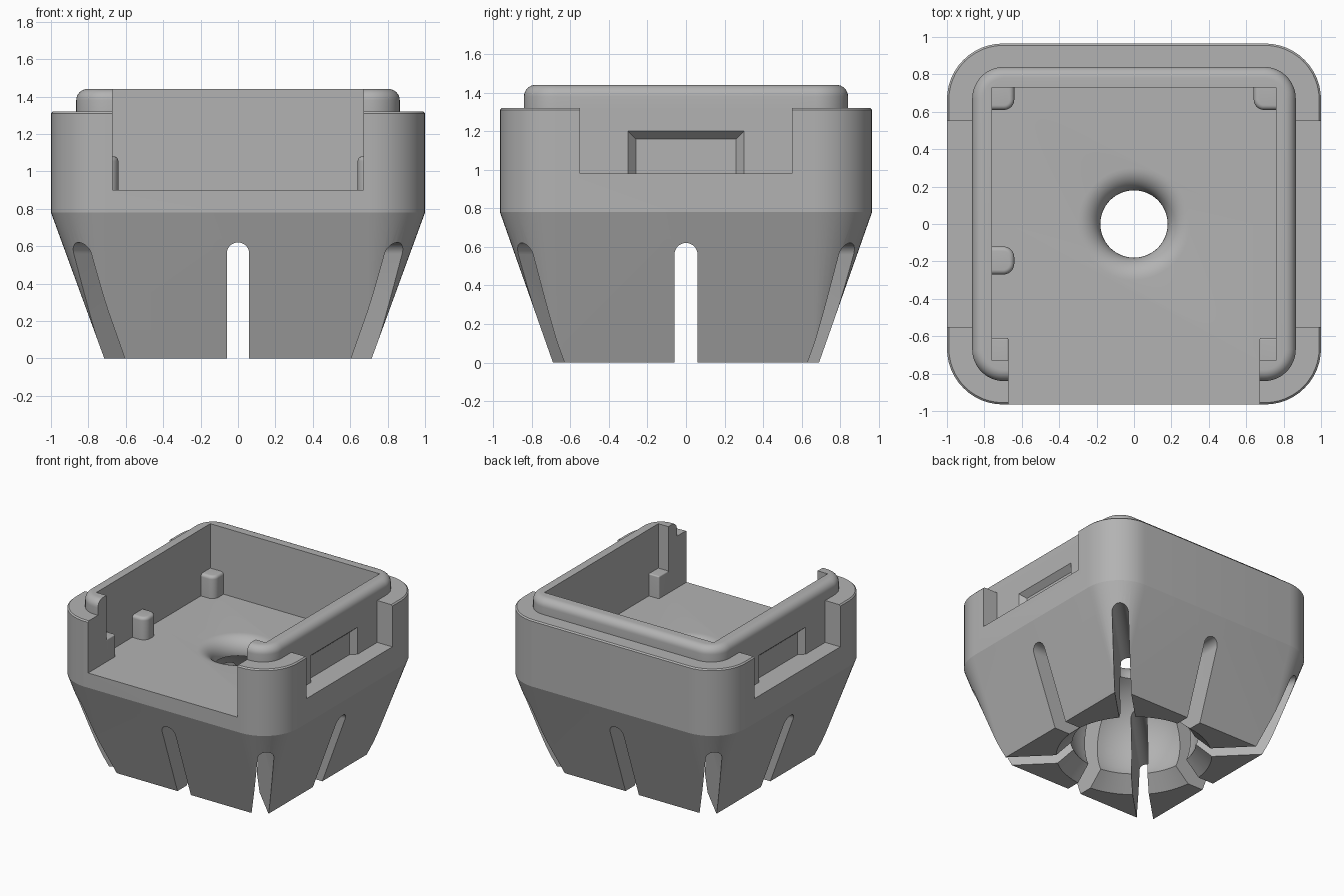
import bpy, bmesh
from math import sin, cos, pi, radians, sqrt
from mathutils import Matrix

if "Cube" in bpy.data.objects:
    bpy.data.objects.remove(bpy.data.objects["Cube"])

grey = bpy.data.materials.new("plain grey")
grey.use_nodes = True
COLOUR = (0.45, 0.45, 0.45, 1)
grey.diffuse_color = COLOUR
grey.node_tree.nodes["Principled BSDF"].inputs["Base Color"].default_value = COLOUR


def finish(bm, name):
    bmesh.ops.recalc_face_normals(bm, faces=bm.faces)
    mesh = bpy.data.meshes.new(name)
    bm.to_mesh(mesh)
    bm.free()
    mesh.materials.append(grey)
    ob = bpy.data.objects.new(name, mesh)
    bpy.context.collection.objects.link(ob)
    return ob


def activate(ob):
    bpy.ops.object.select_all(action='DESELECT')
    ob.select_set(True)
    bpy.context.view_layer.objects.active = ob


def smooth(ob):
    activate(ob)
    bpy.ops.object.shade_smooth_by_angle(angle=radians(16))


def loft(rings, name):
    """Skin a stack of equal-length point loops and cap both ends."""
    bm = bmesh.new()
    loops = [[bm.verts.new(p) for p in ring] for ring in rings]
    for a, b in zip(loops, loops[1:]):
        for i in range(len(a)):
            j = (i + 1) % len(a)
            bm.faces.new((a[i], a[j], b[j], b[i]))
    bm.faces.new(loops[0])
    bm.faces.new(loops[-1])
    return finish(bm, name)


def rounded_rect(hx, hy, r, z, seg=12):
    pts = []
    for k, (sx, sy) in enumerate(((1, 1), (-1, 1), (-1, -1), (1, -1))):
        for i in range(seg + 1):
            a = (k + i / seg) * pi / 2
            pts.append((sx * (hx - r) + r * cos(a), sy * (hy - r) + r * sin(a), z))
    return pts


def box(x0, x1, y0, y1, z0, z1, name, corner=0, top=0):
    bm = bmesh.new()
    bmesh.ops.create_cube(bm, size=1)
    for v in bm.verts:
        v.co = (x1 if v.co.x > 0 else x0, y1 if v.co.y > 0 else y0,
                z1 if v.co.z > 0 else z0)
    if corner:
        upright = [e for e in bm.edges if abs(e.verts[0].co.z - e.verts[1].co.z) > 0.01]
        bmesh.ops.bevel(bm, geom=upright, offset=corner, segments=8,
                        profile=0.5, affect='EDGES')
        rim = [e for e in bm.edges if all(v.co.z > z1 - 0.001 for v in e.verts)]
        bmesh.ops.bevel(bm, geom=rim, offset=top, segments=6,
                        profile=0.5, affect='EDGES')
    return finish(bm, name)


def carve(ob, cutter):
    activate(ob)
    cutter.hide_render = True
    mod = ob.modifiers.new("cut", 'BOOLEAN')
    mod.operation = 'DIFFERENCE'
    mod.solver = 'EXACT'
    mod.object = cutter
    bpy.ops.object.modifier_apply(modifier=mod.name)
    bpy.data.objects.remove(cutter)


# Housing: tapered foot, upright wall, stepped rim with a rounded top edge
rings = [rounded_rect(0.715, 0.69, 0.03, 0),
         rounded_rect(1, 0.965, 0.3, 0.78),
         rounded_rect(1, 0.965, 0.3, 1.31),
         rounded_rect(0.99, 0.955, 0.29, 1.32),
         rounded_rect(0.865, 0.84, 0.17, 1.32)]
for i in range(9):
    a = i / 8 * pi / 2
    inset = 0.06 * (1 - cos(a))
    rings.append(rounded_rect(0.865 - inset, 0.84 - inset, 0.17 - inset,
                              1.38 + 0.06 * sin(a)))
housing = loft(rings, "housing")

# Tray pocket and open front
carve(housing, box(-0.76, 0.76, -0.73, 0.73, 0.9, 2, "pocket_cutter"))
carve(housing, box(-0.67, 0.67, -2, 0, 0.9, 2, "front_cutter"))

# Side recesses, each with a tapered finger notch
for s in (-1, 1):
    carve(housing, box(*sorted((s * 0.865, s * 1.2)), -0.55, 0.55, 0.98, 1.6,
                       "recess_cutter"))
    notch = [[(s * x, -w, 0.98), (s * x, w, 0.98), (s * x, w, top), (s * x, -w, top)]
             for x, w, top in ((0.82, 0.26, 1.16), (0.865, 0.3, 1.2), (0.9, 0.3, 1.2))]
    carve(housing, loft(notch, "notch_cutter"))

# Ball socket: flared mouth, spherical cavity, filleted centre hole
R, CZ = 0.5, 0.3
profile = [(0.6, -0.02), (0.46, 0.11)]
low, high = -0.36, 1.2
for i in range(17):
    a = low + (high - low) * i / 16
    profile.append((R * cos(a), CZ + R * sin(a)))
for i in range(11):
    a = i / 10 * pi / 2
    profile.append((0.3 - 0.12 * cos(a), 0.78 + 0.12 * sin(a)))
profile.append((0.31, 0.95))
N = 64
carve(housing, loft([[(r * cos(2 * pi * k / N), r * sin(2 * pi * k / N), z)
                      for k in range(N)] for r, z in profile], "socket_cutter"))

# Round-topped slots splitting the foot into eight fingers
for k in range(4):
    outline = [(-0.06, -0.1), (0.06, -0.1)]
    outline += [(0.06 * cos(pi * i / 16), 0.56 + 0.06 * sin(pi * i / 16))
                for i in range(17)]
    slot = loft([[(x, y, z) for x, z in outline] for y in (-1.5, 1.5)], "slot_cutter")
    slot.data.transform(Matrix.Rotation(k * pi / 4, 4, 'Z'))
    carve(housing, slot)
smooth(housing)

# Support posts standing against the tray walls
for s, side in ((-1, "right"), (1, "left")):
    smooth(box(*sorted((s * 0.64, s * 0.82)), 0.61, 0.79, 0.86, 1.08,
               "back_post_" + side, 0.055, 0.025))
    smooth(box(*sorted((s * 0.67, s * 0.82)), -0.79, -0.61, 0.86, 1.08,
               "front_post_" + side, 0.012, 0.01))
smooth(box(-0.82, -0.64, -0.27, -0.12, 0.86, 1.08, "side_post", 0.059, 0.025))
